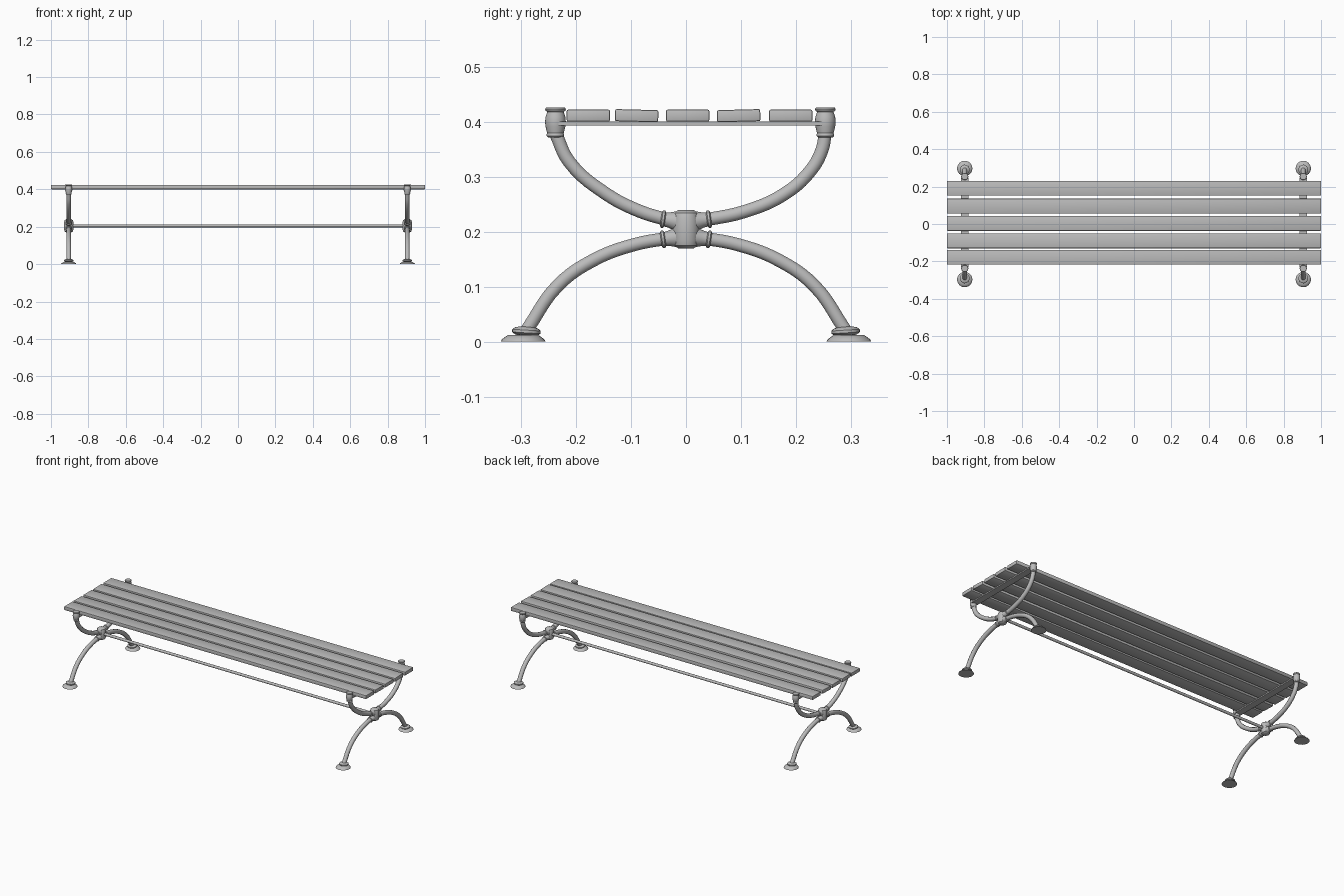
import bpy
import bmesh
import math
from mathutils import Matrix, Vector

if "Cube" in bpy.data.objects:
    bpy.data.objects.remove(bpy.data.objects["Cube"], do_unlink=True)

grey = bpy.data.materials.new("light grey")
grey.use_nodes = True
colour = (0.5, 0.5, 0.5, 1)
grey.diffuse_color = colour
grey.node_tree.nodes["Principled BSDF"].inputs["Base Color"].default_value = colour

END_X = 0.905


def finish(obj, angle=40):
    """Give the part its material and smooth shading."""
    obj.data.materials.clear()
    obj.data.materials.append(grey)
    bpy.ops.object.select_all(action="DESELECT")
    obj.select_set(True)
    bpy.context.view_layer.objects.active = obj
    bpy.ops.object.shade_smooth_by_angle(angle=math.radians(angle))
    return obj


def add_bmesh(name, bm, angle=40):
    bmesh.ops.recalc_face_normals(bm, faces=bm.faces)
    mesh = bpy.data.meshes.new(name)
    bm.to_mesh(mesh)
    bm.free()
    obj = bpy.data.objects.new(name, mesh)
    bpy.context.collection.objects.link(obj)
    return finish(obj, angle)


def turned(name, profile, base, tilt=0, sides=24):
    """Spin a (radius, height) profile about z, tilt it about x, place it."""
    bm = bmesh.new()
    verts = [bm.verts.new((r, 0, h)) for r, h in profile]
    edges = [bm.edges.new(pair) for pair in zip(verts, verts[1:])]
    bmesh.ops.spin(bm, geom=verts + edges, cent=(0, 0, 0), axis=(0, 0, 1),
                   angle=math.tau, steps=sides, use_duplicate=False)
    bmesh.ops.remove_doubles(bm, verts=bm.verts, dist=0.0001)
    bm.transform(Matrix.Translation(base) @ Matrix.Rotation(tilt, 4, "X"))
    return add_bmesh(name, bm)


def tube(name, points, radius, x):
    """Round bar through (y, z) points at a given x."""
    curve = bpy.data.curves.new(name, "CURVE")
    curve.dimensions = "3D"
    curve.bevel_depth = radius
    curve.bevel_resolution = 3
    curve.resolution_u = 5
    curve.use_fill_caps = True
    spline = curve.splines.new("BEZIER")
    spline.bezier_points.add(len(points) - 1)
    for bp, (y, z) in zip(spline.bezier_points, points):
        bp.co = (x, y, z)
        bp.handle_left_type = bp.handle_right_type = "AUTO"
    obj = bpy.data.objects.new(name, curve)
    bpy.context.collection.objects.link(obj)
    bpy.ops.object.select_all(action="DESELECT")
    obj.select_set(True)
    bpy.context.view_layer.objects.active = obj
    bpy.ops.object.convert(target="MESH")
    return finish(bpy.context.object, 50)


def block(name, size, centre, tilt=0, bevel=0.003, angle=40):
    bm = bmesh.new()
    bmesh.ops.create_cube(bm, size=1)
    bm.transform(Matrix.Diagonal((*size, 1)))
    if bevel:
        bmesh.ops.bevel(bm, geom=bm.edges[:], offset=bevel, segments=2,
                        profile=0.5, affect="EDGES")
    bm.transform(Matrix.Translation(centre) @ Matrix.Rotation(tilt, 4, "X"))
    return add_bmesh(name, bm, angle)


# Seat slats, dished slightly toward the middle
slats = [(-0.178, 0), (-0.090, -1.5), (0.003, 0), (0.096, 1.5), (0.191, 0)]
for i, (y, tilt) in enumerate(slats):
    block(f"seat_slat_{i + 1}", (2, 0.079, 0.022), (0, y, 0.412),
          math.radians(tilt))

# Profiles of the turned castings
foot_disc = [(0, 0), (0.041, 0), (0.039, 0.004), (0.028, 0.012), (0, 0.013)]
foot_ring = [(0, -0.008), (0.02, -0.007), (0.026, -0.003), (0.026, 0.002),
             (0.021, 0.006), (0.013, 0.008), (0, 0.009)]
socket = [(0, -0.028), (0.013, -0.028), (0.016, -0.025), (0.016, -0.022),
          (0.015, -0.02), (0.018, -0.008), (0.019, 0), (0.018, 0.01),
          (0.015, 0.019), (0.018, 0.021), (0.019, 0.024), (0.017, 0.027),
          (0, 0.027)]
hub = [(0, -0.035), (0.014, -0.035), (0.022, -0.03), (0.025, -0.02),
       (0.025, 0.02), (0.022, 0.03), (0.014, 0.035), (0, 0.035)]
collar = [(0, 0), (0.018, 0), (0.014, 0.013), (0.013, 0.02),
          (0.016, 0.022), (0.016, 0.026), (0.013, 0.028), (0, 0.028)]

# Curved bars, running from the outer end to the hub
front_arm = [(-0.238, 0.38), (-0.213, 0.328), (-0.148, 0.271),
             (-0.085, 0.238), (-0.03, 0.221)]
back_arm = [(0.254, 0.38), (0.248, 0.35), (0.228, 0.313), (0.179, 0.269),
            (0.106, 0.237), (0.03, 0.221)]
leg = [(0.291, 0.02), (0.234, 0.102), (0.17, 0.148), (0.094, 0.177),
       (0.03, 0.189)]

for side, x in (("left", END_X), ("right", -END_X)):
    # Upper arms with their sockets and the flat seat bearer
    tube(f"{side}_front_arm", front_arm, 0.0125, x)
    tube(f"{side}_back_arm", back_arm, 0.0125, x)
    turned(f"{side}_front_socket", socket, (x, -0.238, 0.4))
    turned(f"{side}_back_socket", socket, (x, 0.254, 0.4))
    block(f"{side}_seat_bearer", (0.04, 0.48, 0.007), (x, 0.008, 0.398), bevel=0)

    # Central hub with four collars
    turned(f"{side}_hub", hub, (x, 0, 0.205))

    for end, s in (("front", -1), ("back", 1)):
        # Legs and feet
        tube(f"{side}_{end}_leg", [(s * y, z) for y, z in leg], 0.0125, x)
        turned(f"{side}_{end}_foot", foot_disc, (x, s * 0.297, 0))
        turned(f"{side}_{end}_foot_ring", foot_ring, (x, s * 0.291, 0.019), s * 0.06)
        for level, up in (("upper", 1), ("lower", -1)):
            turned(f"{side}_{end}_{level}_collar", collar,
                   (x, s * 0.018, 0.205 + up * 0.015), -s * math.radians(90 - up * 8))

# Long stretcher joining the two hubs
bm = bmesh.new()
bmesh.ops.create_cone(bm, cap_ends=True, segments=16, radius1=0.008,
                      radius2=0.008, depth=2 * END_X)
bm.transform(Matrix.Translation(Vector((0, 0, 0.205))) @ Matrix.Rotation(math.pi / 2, 4, "Y"))
add_bmesh("stretcher", bm)
